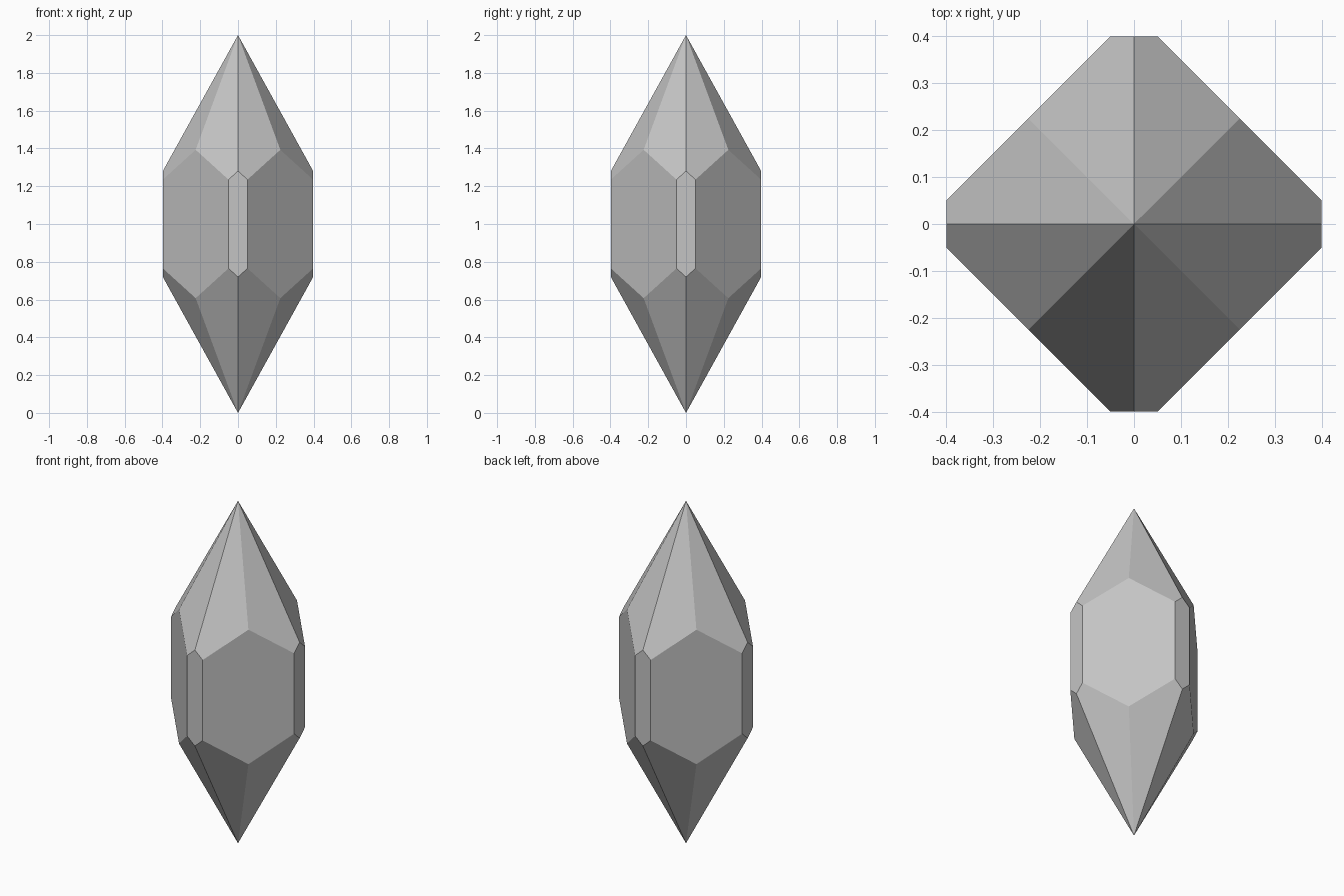
import bpy
import bmesh
from math import cos, sin, pi
from mathutils import Vector

cube = bpy.data.objects.get("Cube")
if cube:
    bpy.data.objects.remove(cube, do_unlink=True)

MID = 1.0            # height of the girdle
AXIS_RADIUS = 0.553  # uncut ridge radius along x and y
DIAG_RADIUS = 0.522  # uncut ridge radius along the diagonals
NARROW_CUT = 0.398   # distance of the narrow upright facets
WIDE_CUT = 0.317     # distance of the wide upright facets


def direction(i):
    return Vector((cos(i * pi / 4), sin(i * pi / 4), 0))


# Eight-sided double pyramid
bm = bmesh.new()
top = bm.verts.new((0, 0, 2 * MID))
bottom = bm.verts.new((0, 0, 0))
ring = []
for i in range(8):
    radius = DIAG_RADIUS if i % 2 else AXIS_RADIUS
    ring.append(bm.verts.new(direction(i) * radius + Vector((0, 0, MID))))
for i in range(8):
    a, b = ring[i], ring[(i + 1) % 8]
    bm.faces.new((a, b, top))
    bm.faces.new((b, a, bottom))

# Slice upright facets: wide on the diagonals, then narrow on the axes
for i in (1, 3, 5, 7, 0, 2, 4, 6):
    normal = direction(i)
    distance = WIDE_CUT if i % 2 else NARROW_CUT
    bmesh.ops.bisect_plane(
        bm, geom=bm.verts[:] + bm.edges[:] + bm.faces[:], dist=1e-5,
        plane_co=normal * distance, plane_no=normal, clear_outer=True)
    rim = [e for e in bm.edges if e.is_boundary]
    bmesh.ops.holes_fill(bm, edges=rim, sides=0)
bmesh.ops.recalc_face_normals(bm, faces=bm.faces[:])

mesh = bpy.data.meshes.new("crystal")
bm.to_mesh(mesh)
bm.free()

# Plain grey stone
grey = bpy.data.materials.new("stone grey")
grey.use_nodes = True
colour = (0.55, 0.55, 0.55, 1)
grey.diffuse_color = colour
grey.node_tree.nodes["Principled BSDF"].inputs["Base Color"].default_value = colour
mesh.materials.append(grey)

crystal = bpy.data.objects.new("crystal", mesh)
bpy.context.collection.objects.link(crystal)
